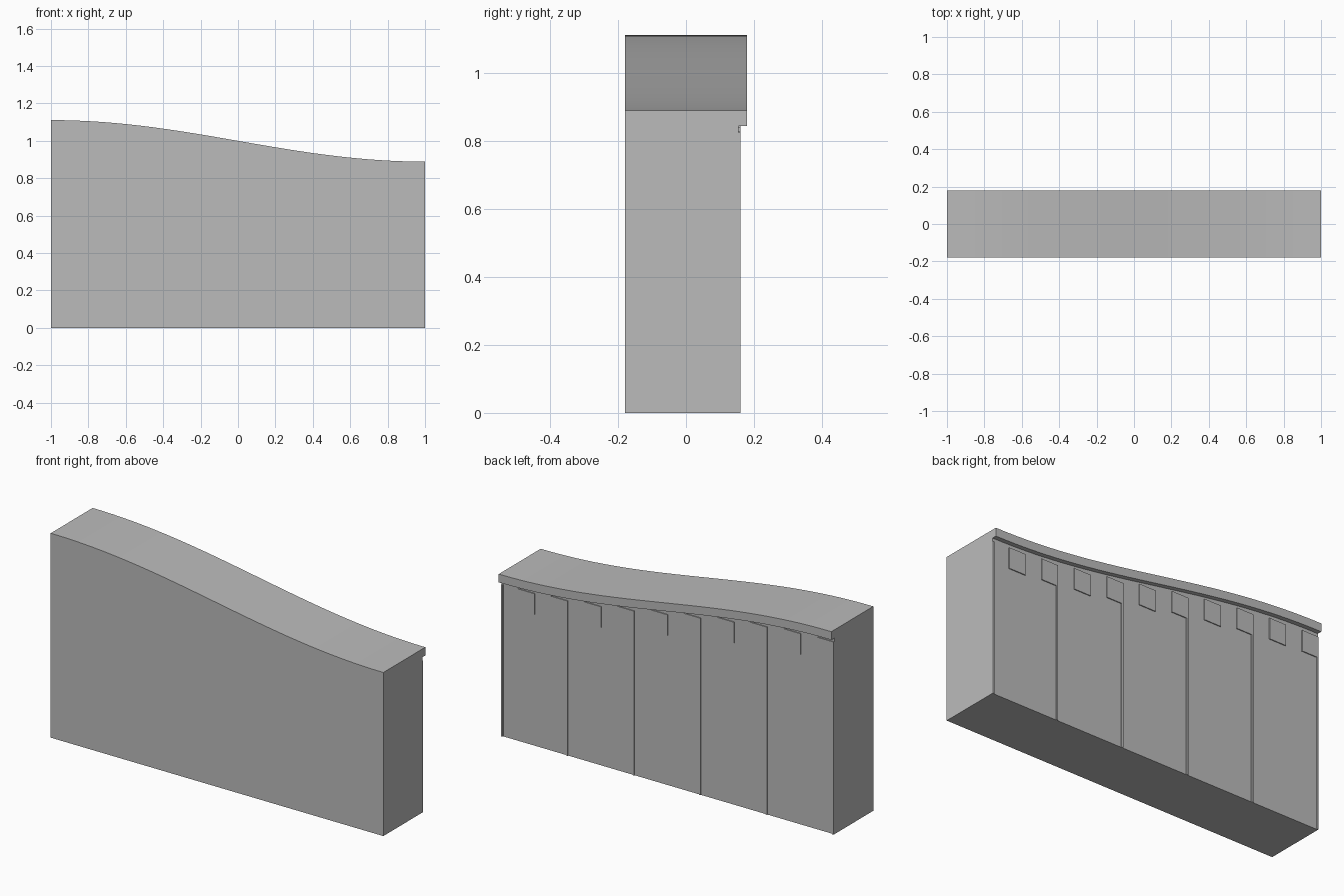
import bpy, bmesh, math

if "Cube" in bpy.data.objects:
    bpy.data.objects.remove(bpy.data.objects["Cube"])

# One plain grey for the whole wall
grey = bpy.data.materials.new("concrete grey")
grey.diffuse_color = (0.5, 0.5, 0.5, 1)
grey.use_nodes = True
grey.node_tree.nodes["Principled BSDF"].inputs["Base Color"].default_value = grey.diffuse_color

FRONT, WALL, RELIEF, CAP = -0.18, 0.155, 0.16, 0.18
STEPS = 32


def crest(x):
    return 1.0 - 0.111 * math.sin(math.pi * x / 2)


def make_object(name, bm):
    bmesh.ops.recalc_face_normals(bm, faces=bm.faces)
    mesh = bpy.data.meshes.new(name)
    bm.to_mesh(mesh)
    bm.free()
    mesh.materials.append(grey)
    obj = bpy.data.objects.new(name, mesh)
    bpy.context.collection.objects.link(obj)
    return obj


def swept(name, section):
    """Sweep a y/z section along x; section(x) gives the outline."""
    bm = bmesh.new()
    rings = []
    for i in range(STEPS + 1):
        x = -1 + 2 * i / STEPS
        rings.append([bm.verts.new((x, y, z)) for y, z in section(x)])
    n = len(rings[0])
    for a, b in zip(rings, rings[1:]):
        for j in range(n):
            k = (j + 1) % n
            bm.faces.new((a[j], a[k], b[k], b[j]))
    bm.faces.new(rings[0])
    bm.faces.new(rings[-1])
    obj = make_object(name, bm)
    bpy.context.view_layer.objects.active = obj
    obj.select_set(True)
    bpy.ops.object.shade_smooth_by_angle(angle=math.radians(30))
    obj.select_set(False)


def box(name, x0, x1, z0, z1):
    """Thin raised plate on the back of the wall."""
    bm = bmesh.new()
    bmesh.ops.create_cube(bm, size=1)
    for v in bm.verts:
        v.co = (x1 if v.co.x > 0 else x0,
                RELIEF if v.co.y > 0 else WALL - 0.01,
                z1 if v.co.z > 0 else z0)
    make_object(name, bm)


# Wall body with the overhanging coping along its curved crest
swept("wall", lambda x: [(FRONT, 0), (WALL, 0), (WALL, crest(x) - 0.045),
                         (CAP, crest(x) - 0.045), (CAP, crest(x)),
                         (FRONT, crest(x))])

# Row of raised square blocks stepping along under the coping
for i in range(10):
    x = -1 + 0.2 * i
    top = crest(x + 0.05) - 0.064
    box("block", x, x + 0.1, top - 0.113, top)

# Narrow vertical ribs dividing the back into five bays
for i in range(6):
    x = min(-1 + 0.4 * i, 0.99)
    box("rib", x, x + 0.01, 0, crest(x + 0.05 if i < 5 else 1) - 0.064)
